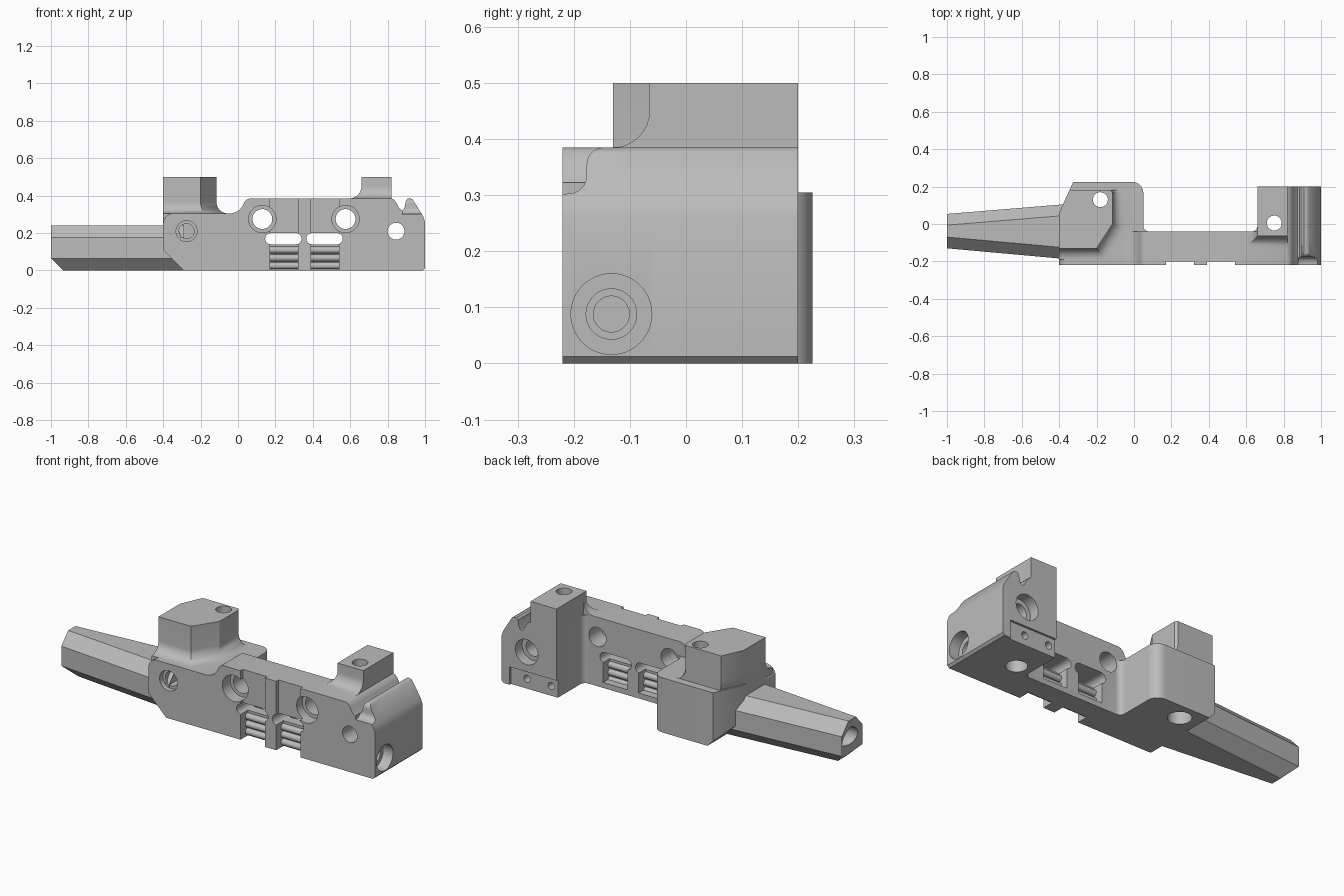
import bpy, bmesh, math
from mathutils import Vector

default = bpy.data.objects.get("Cube")
if default:
    bpy.data.objects.remove(default)

grey = bpy.data.materials.new("plain_grey")
grey.use_nodes = True
GREY = (0.5, 0.5, 0.5, 1)
grey.diffuse_color = GREY
grey.node_tree.nodes["Principled BSDF"].inputs["Base Color"].default_value = GREY


def place(axis, a, b, d):
    return {"x": (d, a, b), "y": (a, d, b), "z": (a, b, d)}[axis]


def loft(name, rings):
    """Closed solid through rings of matching points."""
    bm = bmesh.new()
    loops = [[bm.verts.new(p) for p in ring] for ring in rings]
    n = len(loops[0])
    for low, high in zip(loops, loops[1:]):
        for i in range(n):
            j = (i + 1) % n
            bm.faces.new((low[i], low[j], high[j], high[i]))
    bm.faces.new(loops[0])
    bm.faces.new(loops[-1])
    bmesh.ops.recalc_face_normals(bm, faces=bm.faces)
    mesh = bpy.data.meshes.new(name)
    bm.to_mesh(mesh)
    bm.free()
    mesh.materials.append(grey)
    obj = bpy.data.objects.new(name, mesh)
    bpy.context.collection.objects.link(obj)
    return obj


def prism(name, axis, profile, lo, hi):
    return loft(name, [[place(axis, a, b, d) for a, b in profile] for d in (lo, hi)])


def box(name, x0, x1, y0, y1, z0, z1):
    return prism(name, "z", [(x0, y0), (x1, y0), (x1, y1), (x0, y1)], z0, z1)


def arc(a, b, r, start, end, steps=8):
    angles = [math.radians(start + (end - start) * i / steps) for i in range(steps + 1)]
    return [(a + r * math.cos(t), b + r * math.sin(t)) for t in angles]


def rod(name, axis, a, b, r, lo, hi):
    return prism(name, axis, arc(a, b, r, 0, 352.5, 47), lo, hi)


def combine(target, other, operation="DIFFERENCE"):
    mod = target.modifiers.new("combine", "BOOLEAN")
    mod.operation, mod.solver, mod.object = operation, "EXACT", other
    bpy.ops.object.select_all(action="DESELECT")
    bpy.context.view_layer.objects.active = target
    target.select_set(True)
    bpy.ops.object.modifier_apply(modifier=mod.name)
    bpy.data.objects.remove(other)


def flared(name, outline, anchor, width, flare, z0, z1):
    """Column with a hollow flare at its foot, growing away from the anchor."""
    rings = []
    steps = 8
    for i in range(steps + 1):
        t = math.radians(90 * i / steps)
        grow = flare * (1 - math.sin(t))
        rings.append((grow, z0 + flare * (1 - math.cos(t))))
    rings = [(flare, z0 - 0.03)] + rings + [(0, z1)]
    ax, ay = anchor
    return loft(name, [[(ax + (x - ax) * (1 + g / width[0]),
                         ay + (y - ay) * (1 + g / width[1]), z) for x, y in outline]
                       for g, z in rings])


# Long front plate
end_top = [(0.82, 0.385), (0.835, 0.378), (0.848, 0.36), (0.86, 0.335), (0.875, 0.32),
           (0.885, 0.325), (0.893, 0.345), (0.898, 0.375), (0.908, 0.385), (0.922, 0.385),
           (0.935, 0.378), (0.99, 0.29), (1, 0.26)]
ramp = arc(-0.045, 0.385, 0.08, 270, 335) + arc(0.068, 0.345, 0.04, 155, 90, 5)
plate = [(-0.29, 0), (-0.4, 0.11)] + arc(-0.345, 0.25, 0.055, 180, 90) + ramp
plate += end_top + [(1, 0.012), (0.988, 0)]
body = prism("main_body", "y", plate, -0.22, -0.04)

# End block behind the plate
block = [(0.81, 0), (0.81, 0.385)] + end_top + [(1, 0.012), (0.988, 0)]
combine(body, prism("end_block", "y", block, -0.06, 0.2), "UNION")

# Rear block, rounded at its inner corner and at the junction with the plate
outline = [(-0.4, -0.13), (-0.4, 0.06), (-0.325, 0.225)]
outline += arc(-0.01, 0.165, 0.06, 90, 0) + arc(0.08, -0.01, 0.03, 180, 270, 5) + [(0.08, -0.13)]
rear = prism("rear_block", "z", outline, 0, 0.305)
combine(rear, prism("cut", "y", [(-0.45, -0.05), (-0.45, 0.16), (-0.24, -0.05)], -0.3, 0.3))
combine(body, rear, "UNION")

# Tall tower over the rear block
tower = [(-0.4, -0.13), (-0.2, -0.13), (-0.115, 0), (-0.115, 0.17), (-0.125, 0.182),
         (-0.345, 0.182), (-0.4, 0.06)]
combine(body, flared("tower", tower, (-0.4, 0.182), (0.285, 0.31), 0.06, 0.305, 0.5), "UNION")

# Post beside the end block, with its flared foot on the plate
post_plan = [(0.66, -0.03), (0.66, 0.2), (0.82, 0.2), (0.82, -0.065), (0.67, -0.065)]
head = flared("post", [(0.66, -0.065), (0.66, 0.2), (0.82, 0.2), (0.82, -0.065)],
              (0.82, 0.2), (0.16, 0.265), 0.065, 0.385, 0.5)
combine(head, box("cut", 0.5, 0.66, -0.04, 0.3, 0.2, 0.6))
combine(body, head, "UNION")
foot = arc(0.63, -0.01, 0.03, 270, 360, 5) + [(0.66, 0.2), (0.825, 0.2), (0.825, -0.1), (0.63, -0.1)]
combine(body, prism("post_foot", "z", foot, 0, 0.38), "UNION")

# Rounded front end of the ridge
lip = [(-0.25, 0.3), (-0.215, 0.302)] + arc(-0.21, 0.335, 0.033, 290, 360, 5)
lip += arc(-0.147, 0.355, 0.03, 180, 90, 5) + [(-0.147, 0.45), (-0.25, 0.45)]
combine(body, prism("cut", "x", lip, 0.88, 1.05))

# Front recesses, rounded slots and pockets either side of the pillar
for x0, x1, s0, s1 in ((0.17, 0.32, 0.145, 0.34), (0.39, 0.54, 0.365, 0.56)):
    combine(body, box("cut", x0, x1, -0.25, -0.2, -0.05, 0.45))
    combine(body, box("cut", x0, x1, -0.25, -0.155, -0.05, 0.15))
    combine(body, box("cut", x0, x1, -0.1, 0.05, 0.03, 0.17))
    slot = arc(s1 - 0.03, 0.17, 0.03, -90, 90) + arc(s0 + 0.03, 0.17, 0.03, 90, 270)
    combine(body, prism("cut", "y", slot, -0.3, 0.1))

# Bored holes: axis, centre, radius, start, end
bores = [
    ("y", -0.275, 0.21, 0.056, -0.3, -0.19), ("y", -0.275, 0.21, 0.04, -0.3, -0.08),
    ("y", 0.845, 0.21, 0.045, -0.3, 0.3), ("y", 0.845, 0.21, 0.07, 0.14, 0.3),
    ("z", -0.18, 0.13, 0.04, -0.1, 0.6), ("z", -0.18, 0.13, 0.06, -0.1, 0.12),
    ("z", 0.75, 0.005, 0.04, -0.1, 0.6), ("z", 0.75, 0.005, 0.055, -0.1, 0.12),
    ("x", -0.133, 0.088, 0.072, 0.94, 1.1), ("x", -0.133, 0.088, 0.045, 0.8, 1.1),
    ("x", -0.133, 0.088, 0.032, 0.7, 1.1),
]
for x in (0.13, 0.575):
    bores += [("y", x, 0.275, 0.073, -0.3, -0.15), ("y", x, 0.275, 0.053, -0.3, 0.02)]
combine(body, box("cut", 0.65, 0.95, 0.188, 0.3, -0.05, 0.1))
for x in (0.7, 0.85):
    bores.append(("y", x, 0.055, 0.02, 0.14, 0.3))
for axis, a, b, r, lo, hi in bores:
    combine(body, rod("cut", axis, a, b, r, lo, hi))

# Ribbed grille inside the pockets
for side, x0, x1 in (("right", 0.165, 0.325), ("left", 0.385, 0.545)):
    for face, y in (("front", -0.16), ("back", -0.1)):
        for i in range(3):
            rod(f"{side}_{face}_rib_{i + 1}", "x", y, 0.025 + 0.042 * i, 0.018, x0, x1)


# Tapered eight-sided arm with an undercut tip and a bore
def arm_ring(x, half, mid, tip=0):
    flat = half - 0.06
    ring = [(-flat, 0), (flat, 0), (half, 0.065), (half, 0.175),
            (flat, 0.24), (-flat, 0.24), (-half, 0.175), (-half, 0.065)]
    return [(x + (tip if z == 0 else 0), mid + y, z) for y, z in ring]


arm = loft("tapered_arm", [arm_ring(-1, 0.092, -0.038, 0.065), arm_ring(-0.29, 0.153, -0.041)])
combine(arm, rod("cut", "x", -0.038, 0.135, 0.055, -1.1, -0.85))
combine(arm, rod("cut", "x", -0.038, 0.135, 0.042, -1.1, -0.6))

# Smooth the curves while keeping hard edges
for obj in list(bpy.context.scene.objects):
    if obj.type == "MESH" and grey.name in obj.data.materials:
        bpy.ops.object.select_all(action="DESELECT")
        bpy.context.view_layer.objects.active = obj
        obj.select_set(True)
        bpy.ops.object.shade_smooth_by_angle(angle=math.radians(30))
